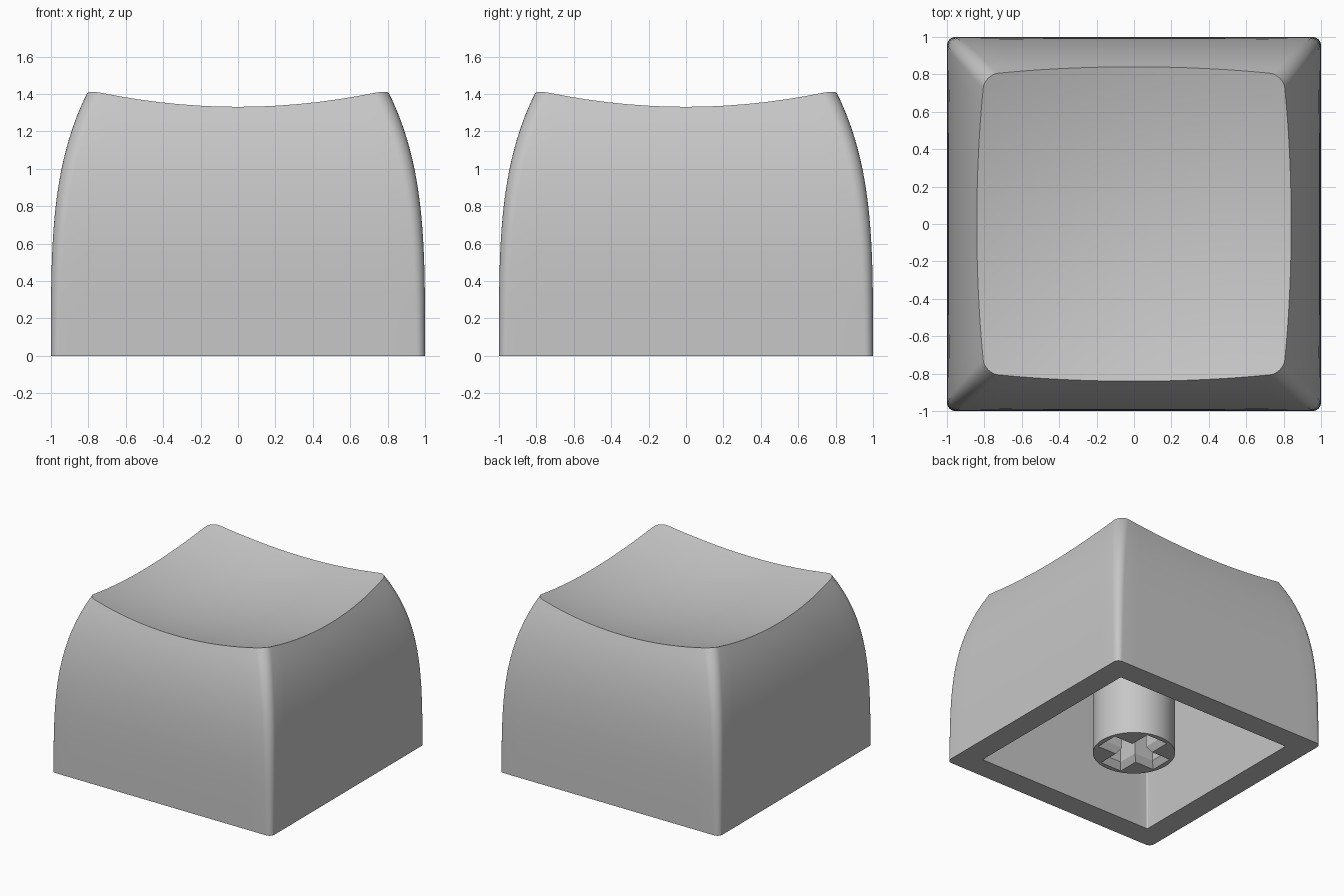
import bpy, bmesh, math

cube = bpy.data.objects.get("Cube")
if cube:
    bpy.data.objects.remove(cube, do_unlink=True)

grey = bpy.data.materials.new("light_grey_plastic")
grey.use_nodes = True
colour = (0.57, 0.57, 0.57, 1)
grey.diffuse_color = colour
grey.node_tree.nodes["Principled BSDF"].inputs["Base Color"].default_value = colour

INNER, INNER_TOP, CEILING = 0.81, 0.77, 1.05   # hollow underside
ARC, SIDE, LEVELS = 8, 14, 20                  # mesh resolution


def ring(w, r):
    """Rounded square of half width w and corner radius r."""
    pts = []
    for q in range(4):
        c, s = ((1, 0), (0, 1), (-1, 0), (0, -1))[q]
        quarter = []
        for k in range(ARC + 1):
            a = math.pi / 2 * k / ARC
            quarter.append((w - r + r * math.cos(a), w - r + r * math.sin(a)))
        for k in range(1, SIDE):
            quarter.append(((w - r) * (1 - 2 * k / SIDE), w))
        pts += [(x * c - y * s, x * s + y * c) for x, y in quarter]
    return pts


def wall_ring(z):
    """Outer wall section, leaning in towards the top."""
    return ring(1 - 0.057 * z ** 3.6, 0.045 + 0.025 * z)


def dish(x, y):
    """Height of the scooped top."""
    return 1.22 + 0.157 * (x * x + y * y)


def make_object(name, rings, angle=35):
    """Skin a stack of matching rings and close both ends."""
    bm = bmesh.new()
    loops = [[bm.verts.new(p) for p in pts] for pts in rings]
    n = len(loops[0])
    for lo, hi in zip(loops, loops[1:]):
        for i in range(n):
            j = (i + 1) % n
            bm.faces.new((lo[i], lo[j], hi[j], hi[i]))
    bm.faces.new(loops[0][::-1])
    bm.faces.new(loops[-1])
    bmesh.ops.recalc_face_normals(bm, faces=bm.faces[:])
    mesh = bpy.data.meshes.new(name)
    bm.to_mesh(mesh)
    bm.free()
    mesh.materials.append(grey)
    obj = bpy.data.objects.new(name, mesh)
    bpy.context.collection.objects.link(obj)
    smooth(obj, angle)
    return obj


def smooth(obj, angle):
    bpy.ops.object.select_all(action='DESELECT')
    obj.select_set(True)
    bpy.context.view_layer.objects.active = obj
    bpy.ops.object.shade_smooth_by_angle(angle=math.radians(angle))


def flat(pts, z):
    return [(x, y, z) for x, y in pts]


# Height of the rim above each point of the outline
rim_z = [1.4] * len(wall_ring(0))
for step in range(12):
    rim_z = [dish(*wall_ring(z)[i]) for i, z in enumerate(rim_z)]

# Keycap shell: ceiling, inner walls, lower rim, outer walls, scooped top
shell = [flat(ring(INNER_TOP, 0.01), CEILING), flat(ring(INNER, 0.01), 0)]
for level in range(LEVELS + 1):
    heights = [z * level / LEVELS for z in rim_z]
    shell.append([(*wall_ring(z)[i], z) for i, z in enumerate(heights)])
edge = shell[-1]
for k in range(1, 16):
    f = 1 - k / 16
    shell.append([(x * f, y * f, dish(x * f, y * f)) for x, y, z in edge])
make_object("keycap_shell", shell)

# Round stem under the ceiling
circle = [(0.31 * math.cos(math.tau * i / 64), 0.31 * math.sin(math.tau * i / 64))
          for i in range(64)]
stem = make_object("stem", [flat(circle, 0), flat(circle, CEILING + 0.02)])


def cross(arm, half):
    """Outline of a plus-shaped socket."""
    corner = [(arm, -half), (arm, half), (half, half)]
    pts = []
    for c, s in ((1, 0), (0, 1), (-1, 0), (0, -1)):
        pts += [(x * c - y * s, x * s + y * c) for x, y in corner]
    return pts


# Plus-shaped socket with a chamfered mouth
cutter = make_object("socket_cutter", [
    flat(cross(0.285, 0.11), -0.02), flat(cross(0.235, 0.065), 0.05),
    flat(cross(0.235, 0.065), 0.45)], 10)
cutter.hide_render = True
cut = stem.modifiers.new("socket", 'BOOLEAN')
cut.operation = 'DIFFERENCE'
cut.solver = 'EXACT'
cut.object = cutter
bpy.context.view_layer.objects.active = stem
bpy.ops.object.modifier_apply(modifier=cut.name)
bpy.data.objects.remove(cutter, do_unlink=True)
smooth(stem, 30)
